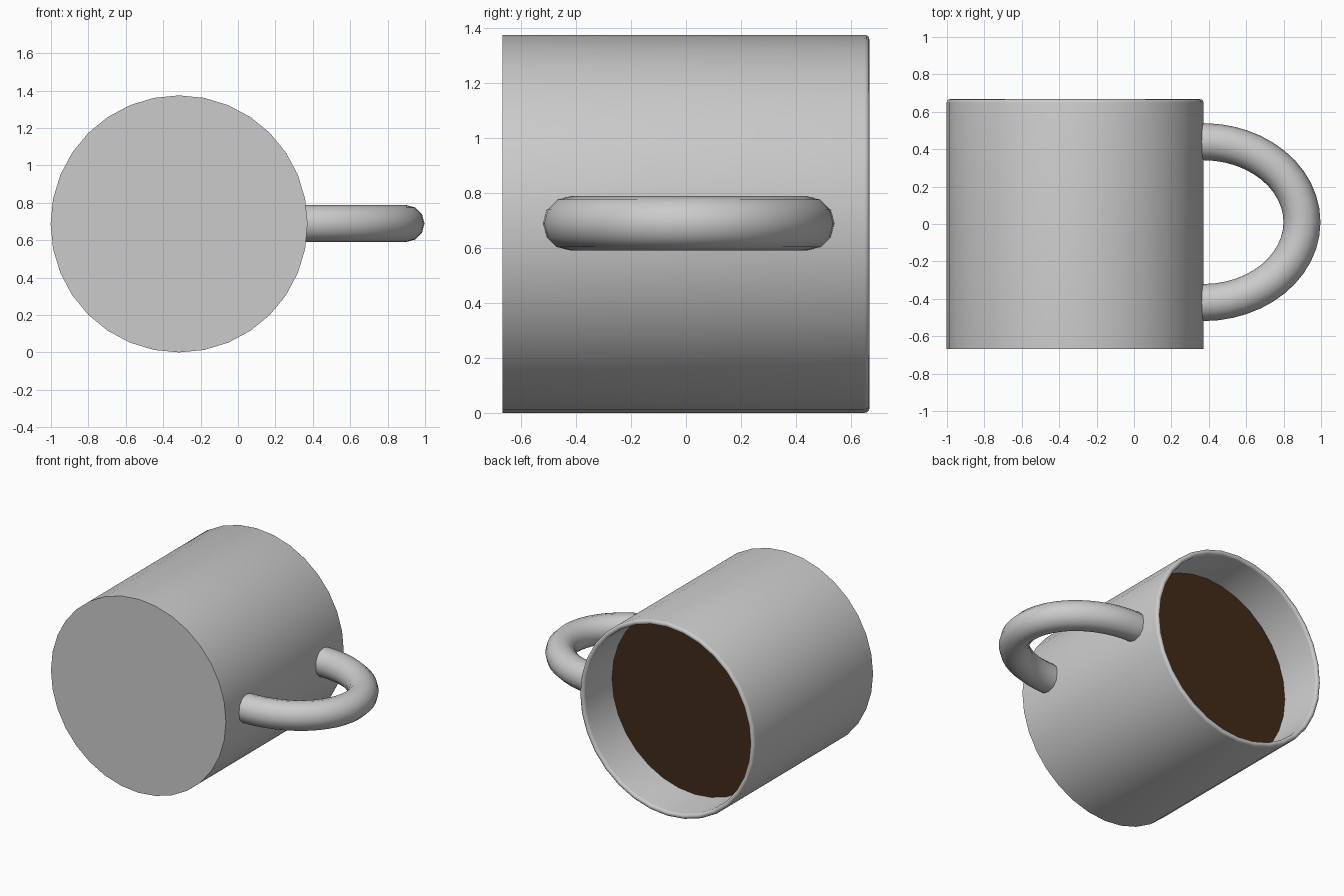
import bpy, bmesh
from math import sin, cos, pi, radians
from mathutils import Vector

if "Cube" in bpy.data.objects:
    bpy.data.objects.remove(bpy.data.objects["Cube"])

CX, CZ, R, HALF = -0.315, 0.687, 0.687, 0.667
SIDES = 32


def finish(name, bm):
    bmesh.ops.recalc_face_normals(bm, faces=bm.faces)
    mesh = bpy.data.meshes.new(name)
    bm.to_mesh(mesh)
    bm.free()
    obj = bpy.data.objects.new(name, mesh)
    bpy.context.collection.objects.link(obj)
    bpy.ops.object.select_all(action='DESELECT')
    obj.select_set(True)
    bpy.context.view_layer.objects.active = obj
    bpy.ops.object.shade_smooth_by_angle(angle=radians(40))
    return obj


def skin(name, rings):
    """Join equal rings of points into a tube with capped ends."""
    bm = bmesh.new()
    loops = [[bm.verts.new(p) for p in ring] for ring in rings]
    n = len(loops[0])
    for a, b in zip(loops, loops[1:]):
        for i in range(n):
            j = (i + 1) % n
            bm.faces.new((a[i], a[j], b[j], b[i]))
    bm.faces.new(loops[0])
    bm.faces.new(loops[-1])
    return finish(name, bm)


def circle(r, y):
    return [(CX + r * cos(2 * pi * i / SIDES), y, CZ + r * sin(2 * pi * i / SIDES))
            for i in range(SIDES)]


# Mug lying on its side: closed base at the front, rounded rim at the back
wall = 0.036
rim = [(R - wall / 2 + wall / 2 * cos(pi * k / 6),
        HALF - wall / 2 + wall / 2 * sin(pi * k / 6)) for k in range(7)]
profile = [(R, -HALF)] + rim + [(R - wall, -HALF + 0.05)]
skin("mug_body", [circle(r, y) for r, y in profile])

# Drink surface
bm = bmesh.new()
bm.faces.new([bm.verts.new(p) for p in circle(R - wall + 0.002, 0.35)])
drink = finish("drink", bm)
if drink.data.polygons[0].normal.y < 0:
    drink.data.flip_normals()
brown = bpy.data.materials.new("drink_brown")
brown.diffuse_color = (0.055, 0.024, 0.010, 1)
brown.use_nodes = True
brown.node_tree.nodes["Principled BSDF"].inputs["Base Color"].default_value = brown.diffuse_color
drink.data.materials.append(brown)

# Half-ellipse handle, ends sunk into the wall
rings = []
steps, tube = 24, 0.099
path = [(0.345, -0.42, 0)]
path += [(0.37 + 0.528 * cos(t), 0.01 + 0.43 * sin(t), t)
         for t in (-pi / 2 + pi * k / steps for k in range(steps + 1))]
path += [(0.345, 0.44, 0)]
for k, (x, y, t) in enumerate(path):
    if k in (0, len(path) - 1):
        out = Vector((0, -1 if k == 0 else 1, 0))
    else:
        out = Vector((cos(t) * 0.43, sin(t) * 0.528, 0)).normalized()
    rings.append([Vector((x, y, 0.689)) + tube * (out * cos(a) + Vector((0, 0, sin(a))))
                  for a in (2 * pi * i / 12 for i in range(12))])
skin("handle", rings)
